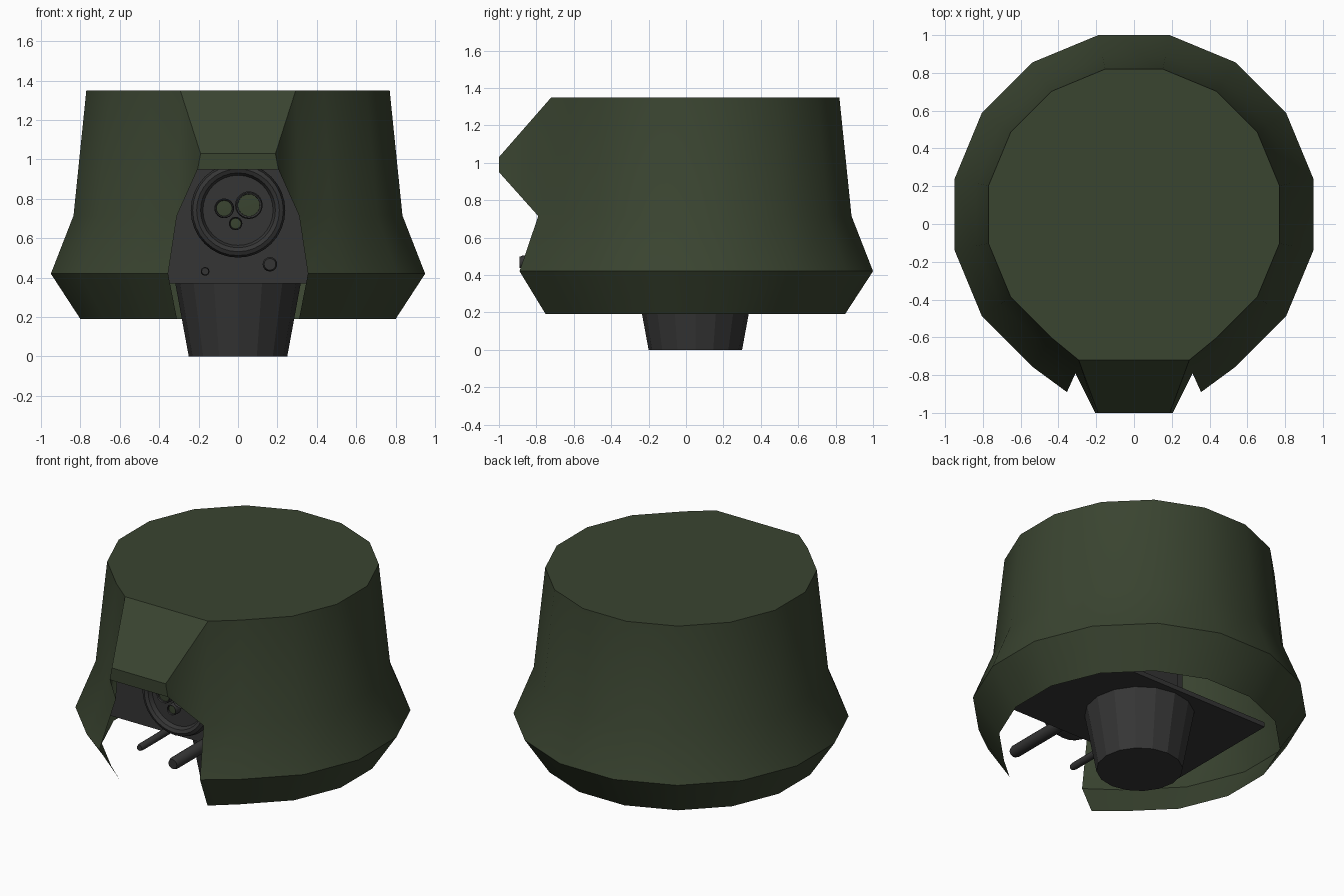
import bpy, bmesh, math
from mathutils import Matrix

if "Cube" in bpy.data.objects:
    bpy.data.objects.remove(bpy.data.objects["Cube"])


def material(name, rgb):
    m = bpy.data.materials.new(name)
    m.diffuse_color = (*rgb, 1)
    m.use_nodes = True
    m.node_tree.nodes["Principled BSDF"].inputs["Base Color"].default_value = m.diffuse_color
    return m


GREEN = material("olive green", (0.042, 0.058, 0.030))
GREY = material("dark grey", (0.036, 0.036, 0.036))
CY = 0.05  # centre line of the helmet and neck


def finish(bm, name, mat, smooth=None):
    me = bpy.data.meshes.new(name)
    bm.to_mesh(me)
    bm.free()
    me.materials.append(mat)
    ob = bpy.data.objects.new(name, me)
    bpy.context.collection.objects.link(ob)
    if smooth:
        bpy.ops.object.select_all(action='DESELECT')
        bpy.context.view_layer.objects.active = ob
        ob.select_set(True)
        bpy.ops.object.shade_smooth_by_angle(angle=math.radians(smooth))
    return ob


def box(name, x, y0, y1, z0, z1, mat):
    bm = bmesh.new()
    bmesh.ops.create_cube(bm, size=1)
    for v in bm.verts:
        v.co = (2 * x * v.co.x, y0 + (v.co.y + .5) * (y1 - y0), z0 + (v.co.z + .5) * (z1 - z0))
    return finish(bm, name, mat)


def lathe(name, profile, x, z, mat, sides=24):
    """Spin (radius, y) points about a front-to-back axis; radius 0 closes the end."""
    bm = bmesh.new()
    rings = []
    for r, y in profile:
        if r == 0:
            rings.append([bm.verts.new((x, y, z))] * sides)
        else:
            rings.append([bm.verts.new((x + r * math.cos(a), y, z + r * math.sin(a)))
                          for a in (2 * math.pi * i / sides for i in range(sides))])
    for a, b in zip(rings, rings[1:]):
        for i in range(sides):
            j = (i + 1) % sides
            quad = list(dict.fromkeys((a[i], a[j], b[j], b[i])))
            bm.faces.new(quad)
    bmesh.ops.recalc_face_normals(bm, faces=bm.faces)
    return finish(bm, name, mat, 35)


# Helmet shell: sixteen-sided rings left open at the front, with an overhanging visor
bm = bmesh.new()
levels = [  # height, apothem, half width and y of the front opening
    (0.19, 0.80, 0.31, -0.75),
    (0.42, 0.95, 0.355, -0.89),
    (0.715, 0.835, 0.31, -0.79),
    (1.35, 0.77, 0.293, -0.72)]
rings = []
for z, apothem, fx, fy in levels:
    r = apothem / math.cos(math.pi / 16)
    pts = [(-fx, fy)]
    for k in range(-7, 7):
        a = math.radians(11.25 + 22.5 * k)
        pts.append((r * math.sin(a), CY + r * math.cos(a)))
    pts.append((fx, fy))
    rings.append([bm.verts.new((x, y, z)) for x, y in pts])
for a, b in zip(rings, rings[1:]):
    for i in range(len(a) - 1):
        bm.faces.new((a[i + 1], a[i], b[i], b[i + 1]))
bm.faces.new(list(reversed(rings[-1])))
lip = {}
for s, end in ((-1, 0), (1, -1)):
    upper = bm.verts.new((s * 0.19, -1.0, 1.03))
    lower = bm.verts.new((s * 0.205, -1.0, 0.95))
    lip[s] = (upper, lower)
    top, mid = rings[3][end], rings[2][end]
    cheek = [top, upper, lower, mid]
    bm.faces.new(cheek if s < 0 else cheek[::-1])
bm.faces.new((rings[3][0], lip[-1][0], lip[1][0], rings[3][-1]))
bm.faces.new((lip[-1][0], lip[-1][1], lip[1][1], lip[1][0]))
bmesh.ops.recalc_face_normals(bm, faces=bm.faces)
if max(bm.faces, key=lambda f: f.calc_center_median().z).normal.z < 0:
    bmesh.ops.reverse_faces(bm, faces=bm.faces)
finish(bm, "helmet_shell", GREEN, 30)

# Head core inside the helmet
box("head_base_plate", 0.65, -0.38, 0.40, 0.37, 0.40, GREY)
box("face_plate", 0.65, -0.38, -0.34, 0.37, 1.10, GREY)
box("head_core", 0.20, -0.35, 0.155, 0.39, 1.10, GREY)

# Tapered neck
bm = bmesh.new()
bmesh.ops.create_cone(bm, cap_ends=True, segments=16, radius1=0.25, radius2=0.32, depth=0.38,
                      matrix=Matrix.Translation((0, CY, 0.19)))
finish(bm, "neck", GREY)

# Round sensor housing with a raised rim
lathe("sensor_housing", [(0.215, -0.37), (0.235, -0.56), (0.24, -0.60), (0.23, -0.635),
                         (0.21, -0.645), (0.19, -0.635), (0.178, -0.61), (0, -0.61)],
      0, 0.742, GREY, 32)

# Three lenses, each a grey rim around a green glass
for n, (x, z, r) in enumerate([(-0.07, 0.752, 0.05), (0.055, 0.768, 0.07), (-0.012, 0.675, 0.034)]):
    lathe(f"lens_rim_{n + 1}", [(r, -0.60), (r, -0.645), (r * 0.92, -0.655), (r * 0.8, -0.65),
                                (r * 0.78, -0.63)], x, z, GREY)
    lathe(f"lens_glass_{n + 1}", [(r * 0.82, -0.60), (r * 0.8, -0.64), (0, -0.642)], x, z, GREEN)

# Two rods below the sensor
for name, x, z, r, tip in [("long_rod", 0.162, 0.468, 0.037, -0.89),
                           ("short_rod", -0.167, 0.432, 0.022, -0.756)]:
    lathe(name, [(r, -0.36), (r, tip + 0.02), (r * 0.8, tip), (0, tip)], x, z, GREY, 16)
